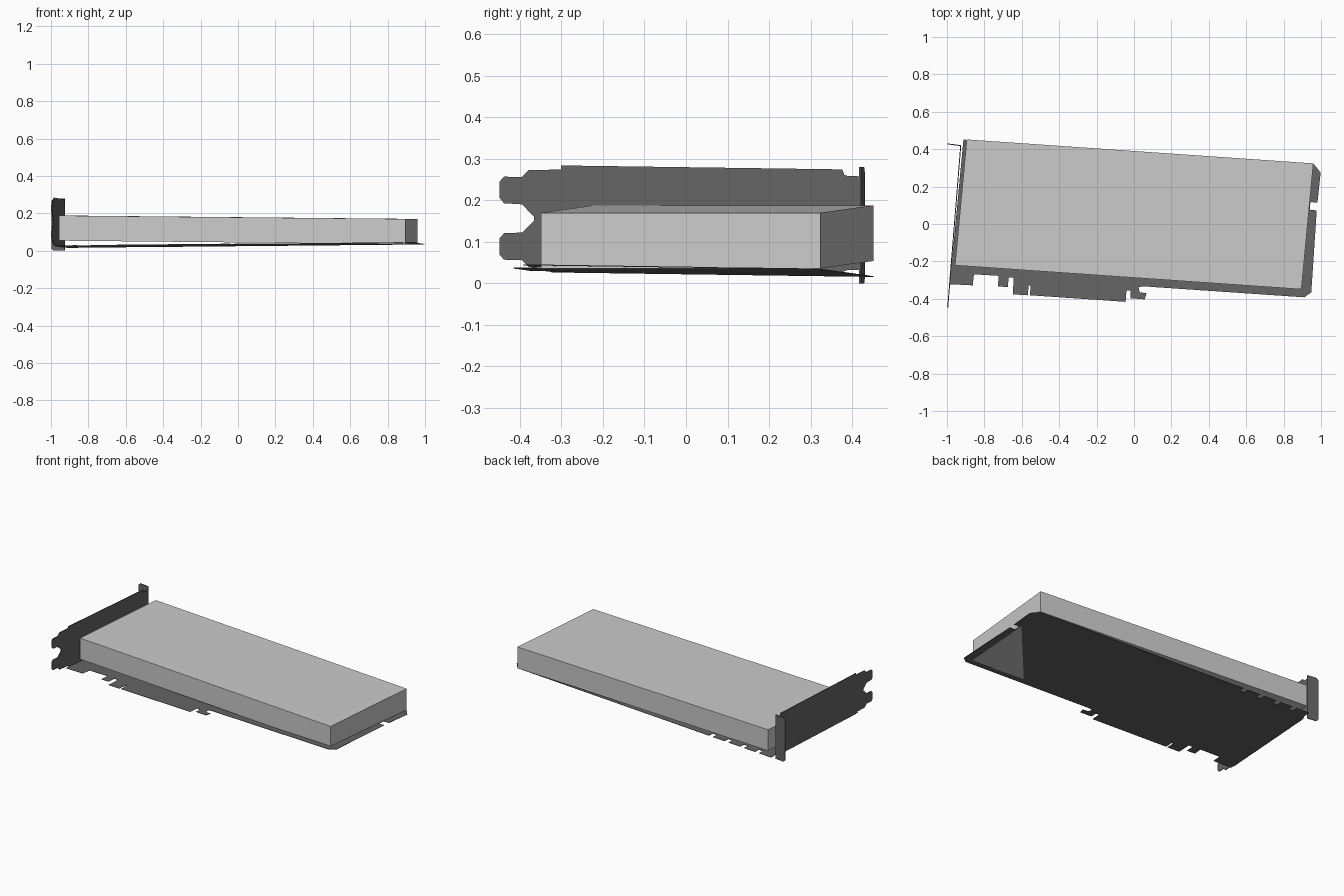
import bpy, bmesh
from mathutils import Vector

dark = bpy.data.materials.new("dark_metal")
dark.diffuse_color = (0.13, 0.13, 0.13, 1)


def make_object(name, bm, mat=None, thickness=0):
    bmesh.ops.recalc_face_normals(bm, faces=bm.faces)
    mesh = bpy.data.meshes.new(name)
    bm.to_mesh(mesh)
    bm.free()
    ob = bpy.data.objects.new(name, mesh)
    bpy.context.collection.objects.link(ob)
    if mat:
        mesh.materials.append(mat)
    if thickness:
        mod = ob.modifiers.new("thickness", 'SOLIDIFY')
        mod.thickness = thickness
        mod.offset = 0
    return ob


def plate(name, points, place, thickness):
    """Flat sheet: a 2D outline put into space by the function place."""
    bm = bmesh.new()
    bm.faces.new([bm.verts.new(place(a, b)) for a, b in points])
    return make_object(name, bm, dark, thickness)


# Cooler block, leaning slightly down towards the right end
bm = bmesh.new()
base = [(-0.957, -0.221, 0.054), (0.895, -0.349, 0.036),
        (0.959, 0.324, 0.036), (-0.894, 0.452, 0.054)]
face = bm.faces.new([bm.verts.new(p) for p in base])
ext = bmesh.ops.extrude_face_region(bm, geom=[face], use_keep_orig=True)
bmesh.ops.translate(bm, vec=(0, 0, 0.134),
                    verts=[v for v in ext["geom"] if isinstance(v, bmesh.types.BMVert)])
make_object("cooler_block", bm)

# Circuit board outline: front edge with connector fingers, then right end
board = [(-0.985, -0.322), (-0.862, -0.328), (-0.856, -0.269), (-0.723, -0.277),
         (-0.728, -0.333), (-0.675, -0.338), (-0.67, -0.285), (-0.643, -0.285),
         (-0.648, -0.376), (-0.568, -0.381), (-0.563, -0.328), (-0.552, -0.328),
         (-0.557, -0.381), (-0.045, -0.416), (-0.04, -0.355), (-0.018, -0.355),
         (-0.018, -0.397), (0.057, -0.403), (0.067, -0.37), (0.03, -0.365),
         (0.025, -0.339), (0.046, -0.333), (0.911, -0.392), (0.948, -0.365),
         (0.977, 0.073), (0.94, 0.075), (0.943, 0.117), (0.981, 0.115),
         (0.998, 0.275), (0.96, 0.322)]


# Small slots along the back edge of the board
def back_y(x):
    return 0.322 - 0.069 * (x - 0.96)


for x in (-0.47, -0.585, -0.70, -0.81):
    for dx, dy in ((0.015, 0), (0.012, -0.035), (-0.018, -0.035), (-0.015, 0)):
        board.append((x + dx, back_y(x + dx) + dy))
board.append((-0.912, back_y(-0.912)))
plate("circuit_board", board,
      lambda x, y: Vector((x, y, 0.031 + 0.0085 * x - 0.015 * y)), 0.002)

# Slot bracket: upper half of the tab outline in (y, height from centre line)
half = [(0.417, 0.113), (0.39, 0.113), (0.381, 0.116), (0.376, 0.129),
        (-0.301, 0.129), (-0.301, 0.119), (-0.378, 0.117), (-0.395, 0.1),
        (-0.438, 0.1), (-0.449, 0.088), (-0.449, 0.049), (-0.438, 0.036),
        (-0.395, 0.034), (-0.366, 0.005)]
outline = half + [(y, -h) for y, h in reversed(half)]


def bracket_place(y, h):
    return Vector((-0.996 + 0.0802 * (y + 0.449), y, 0.155 - 0.014 * (y + 0.3) + h))


plate("slot_bracket", outline, bracket_place, 0.005)

# Folded mounting flange at the back end of the bracket
flange = [(-0.926, 0.0), (-0.985, 0.0), (-0.997, 0.012),
          (-0.997, 0.268), (-0.985, 0.28), (-0.926, 0.28)]
plate("bracket_flange", flange,
      lambda x, z: Vector((x, 0.419 - 0.13 * (x + 0.926), z)), 0.005)
